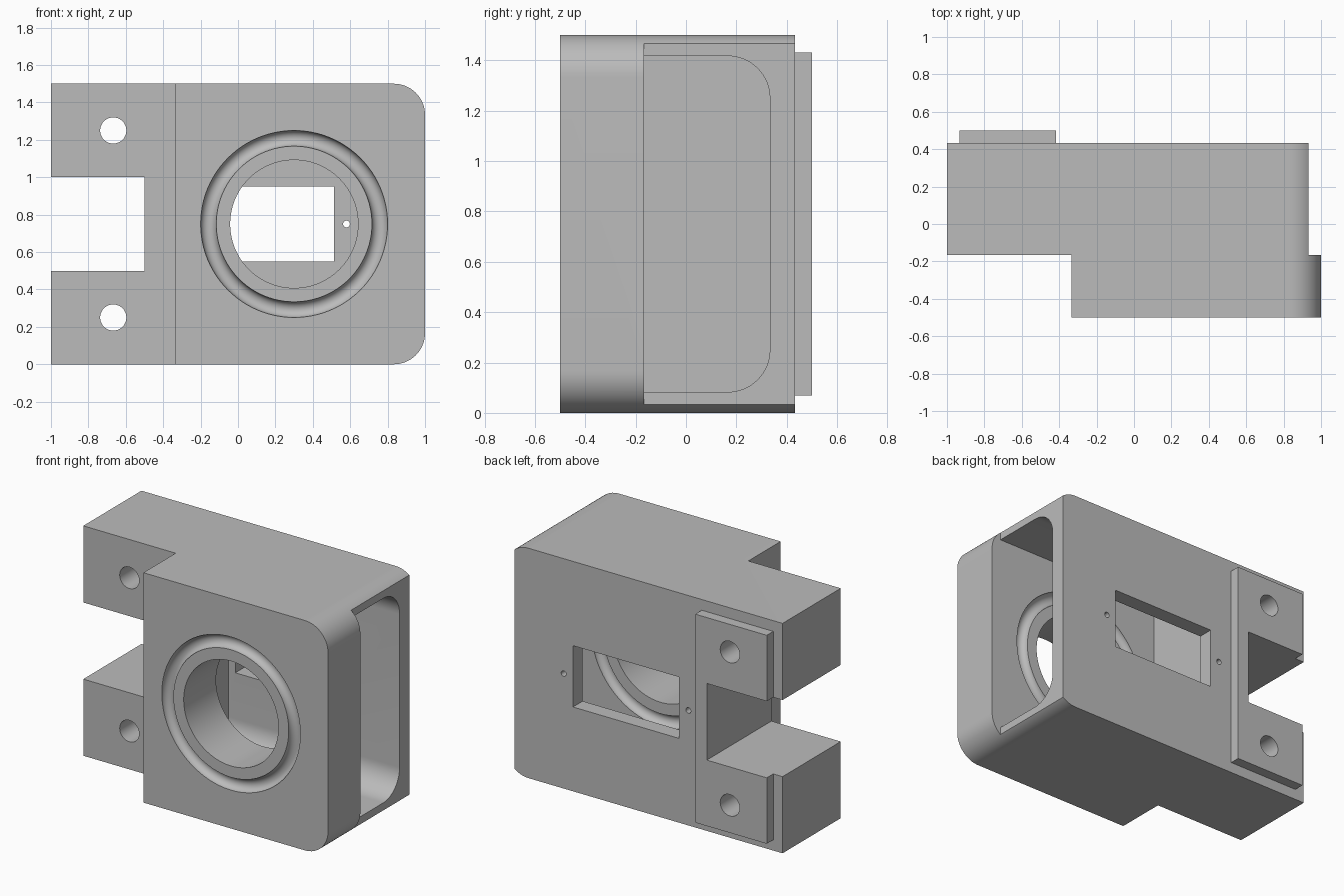
import bpy, bmesh, math
from mathutils import Vector, Matrix

cube = bpy.data.objects.get("Cube")
if cube:
    bpy.data.objects.remove(cube, do_unlink=True)

grey = bpy.data.materials.new("plain grey")
grey.use_nodes = True
colour = (0.5, 0.5, 0.5, 1)
grey.diffuse_color = colour
grey.node_tree.nodes["Principled BSDF"].inputs["Base Color"].default_value = colour

FRONT, SHELF, BACK = -0.5, -0.167, 0.433
RING_X, MID_Z = 0.3, 0.75


def finish(name, bm):
    bmesh.ops.recalc_face_normals(bm, faces=bm.faces[:])
    mesh = bpy.data.meshes.new(name)
    bm.to_mesh(mesh)
    bm.free()
    mesh.materials.append(grey)
    obj = bpy.data.objects.new(name, mesh)
    bpy.context.collection.objects.link(obj)
    return obj


def prism(name, points, direction):
    """Extrude a closed planar outline along a direction."""
    bm = bmesh.new()
    face = bm.faces.new([bm.verts.new(p) for p in points])
    new = bmesh.ops.extrude_face_region(bm, geom=[face])["geom"]
    verts = [v for v in new if isinstance(v, bmesh.types.BMVert)]
    bmesh.ops.translate(bm, verts=verts, vec=Vector(direction))
    return finish(name, bm)


def box(name, x0, x1, y0, y1, z0, z1):
    pts = [(x0, y0, z0), (x1, y0, z0), (x1, y0, z1), (x0, y0, z1)]
    return prism(name, pts, (0, y1 - y0, 0))


def rounded_end(u0, u1, v0, v1, r, steps=16):
    """Rectangle outline whose two corners on the u1 side are rounded."""
    pts = [(u0, v0)]
    for cv, start in ((v0 + r, -math.pi / 2), (v1 - r, 0)):
        for i in range(steps + 1):
            a = start + i * math.pi / 2 / steps
            pts.append((u1 - r + r * math.cos(a), cv + r * math.sin(a)))
    return pts + [(u0, v1)]


def bore(name, x, z, r, y0, y1, steps=32):
    angles = [i * math.tau / steps for i in range(steps)]
    pts = [(x + r * math.cos(a), y0, z + r * math.sin(a)) for a in angles]
    return prism(name, pts, (0, y1 - y0, 0))


def torus(name, y, major, minor, steps=96, sides=32):
    """Ring around the y axis, centred on the large bore."""
    bm = bmesh.new()
    rings = []
    for i in range(steps):
        spin = Matrix.Rotation(i * math.tau / steps, 3, 'Y')
        ring = []
        for j in range(sides):
            b = (j + 0.5) * math.tau / sides
            p = Vector((major + minor * math.cos(b), minor * math.sin(b), 0))
            ring.append(bm.verts.new(spin @ p + Vector((RING_X, y, MID_Z))))
        rings.append(ring)
    for i in range(steps):
        a, b = rings[i - 1], rings[i]
        for j in range(sides):
            bm.faces.new((a[j - 1], a[j], b[j], b[j - 1]))
    return finish(name, bm)


def combine(target, tool, operation='DIFFERENCE'):
    mod = target.modifiers.new(tool.name, 'BOOLEAN')
    mod.operation, mod.solver, mod.object = operation, 'EXACT', tool
    bpy.context.view_layer.objects.active = target
    bpy.ops.object.modifier_apply(modifier=mod.name)
    bpy.data.objects.remove(tool, do_unlink=True)


# Main block with two rounded corners on the open end
outline = rounded_end(-1, 1, 0, 1.5, 0.167)
housing = prism("housing", [(x, FRONT, z) for x, z in outline], (0, BACK - FRONT, 0))

# Raised mounting pad on the back
combine(housing, box("mounting_pad", -0.933, -0.417, 0.38, 0.5, 0.07, 1.43), 'UNION')

# Front step, recessed open end and mounting notch
combine(housing, box("step_cut", -1.2, -0.333, -0.8, SHELF, -0.2, 1.7))
combine(housing, box("end_cut", 0.933, 1.2, SHELF, 0.8, -0.2, 1.7))
combine(housing, box("notch_cut", -1.2, -0.5, -0.8, 0.8, 0.5, 1))

# Hollow interior with rounded back corners
section = rounded_end(SHELF, 0.333, 0.083, 1.417, 0.167)
combine(housing, prism("cavity_cut", [(-0.3, y, z) for y, z in section], (1.5, 0, 0)))

# Large bore, with a round groove on both faces of the front wall
combine(housing, bore("bore_cut", RING_X, MID_Z, 0.342, -0.8, 0, 96))
for y in (FRONT, SHELF):
    combine(housing, torus("groove_cut", y, 0.458, 0.042))

# Back window and its two screw holes
combine(housing, box("window_cut", -0.253, 0.513, 0.2, 0.8, 0.55, 0.95))
for x in (-0.32, 0.58):
    combine(housing, bore("screw_hole_cut", x, MID_Z, 0.018, 0.2, 0.8, 24))

# Mounting bolt holes
for z in (0.25, 1.25):
    combine(housing, bore("bolt_hole_cut", -0.667, z, 0.07, -0.8, 0.8, 48))

bpy.ops.object.select_all(action='DESELECT')
housing.select_set(True)
bpy.context.view_layer.objects.active = housing
bpy.ops.object.shade_smooth_by_angle(angle=math.radians(30))
